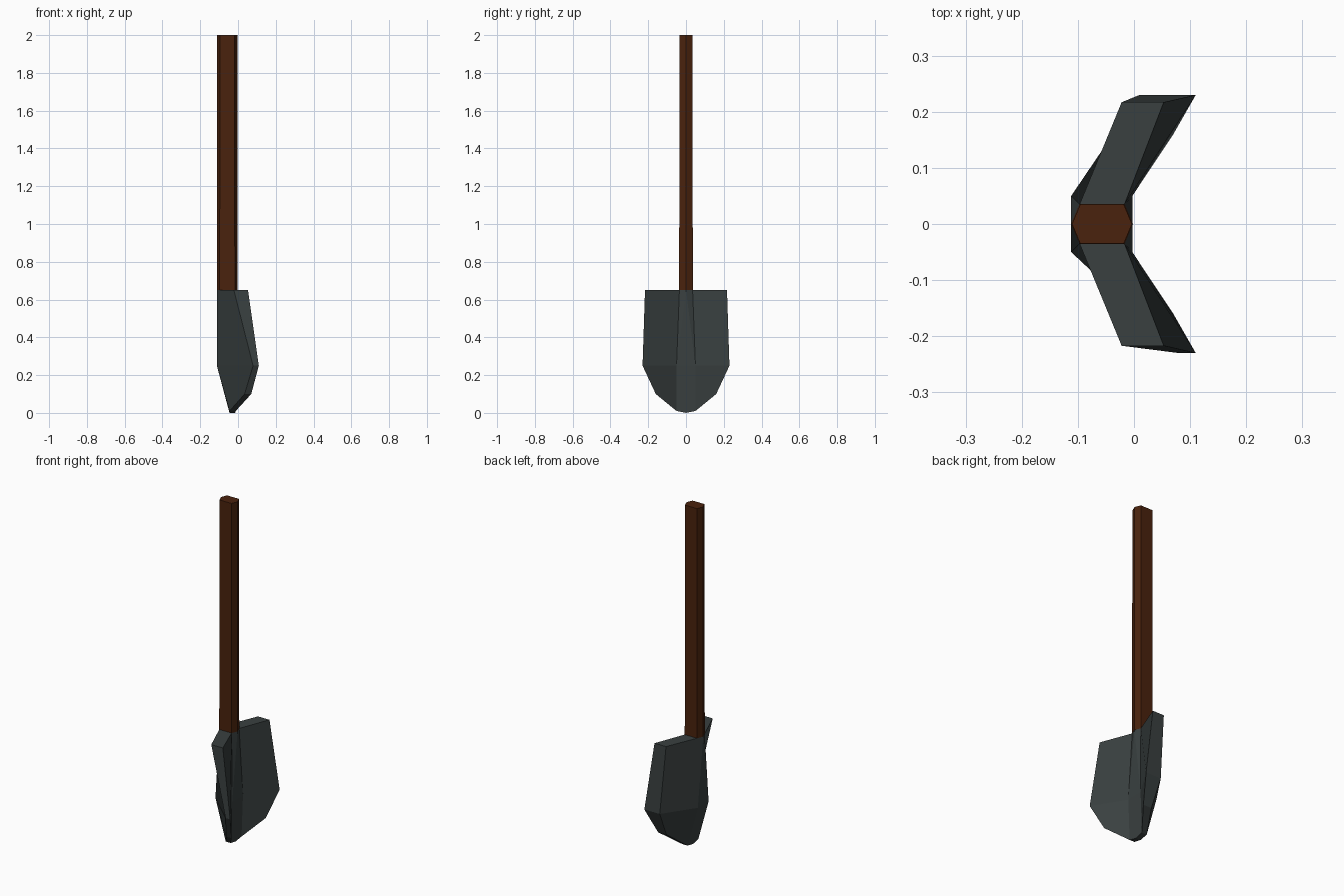
import bpy, bmesh

if "Cube" in bpy.data.objects:
    bpy.data.objects.remove(bpy.data.objects["Cube"])


def material(name, rgb):
    m = bpy.data.materials.new(name)
    m.diffuse_color = (*rgb, 1)
    m.use_nodes = True
    m.node_tree.nodes["Principled BSDF"].inputs["Base Color"].default_value = m.diffuse_color
    return m


def finish(name, bm, mat):
    bmesh.ops.recalc_face_normals(bm, faces=bm.faces)
    me = bpy.data.meshes.new(name)
    bm.to_mesh(me)
    bm.free()
    me.materials.append(mat)
    ob = bpy.data.objects.new(name, me)
    bpy.context.collection.objects.link(ob)
    return ob


wood = material("dark wood", (0.068, 0.016, 0.004))
iron = material("dark iron", (0.041, 0.051, 0.051))

# Handle: flattened hexagonal shaft, a touch thicker at the base
bm = bmesh.new()
rings = []
for z, k in ((0.65, 1.0), (2.0, 0.97)):
    hexagon = [(-0.055, 0), (-0.04, 0.036), (0.04, 0.036),
               (0.055, 0), (0.04, -0.036), (-0.04, -0.036)]
    rings.append([bm.verts.new((-0.057 + x * k, y * k, z)) for x, y in hexagon])
bm.faces.new(rings[0])
bm.faces.new(rings[1])
for i in range(6):
    j = (i + 1) % 6
    bm.faces.new((rings[0][i], rings[0][j], rings[1][j], rings[1][i]))
finish("handle", bm, wood)

# Blade: matching back and inner sheets, joined by a rim.
# name: (y, z, back x on -y side, back x on +y side, inner x)
HALF = {
    "top_in": (0.035, 0.65, -0.097, -0.097, -0.017),
    "top_out": (0.217, 0.65, -0.022, -0.022, 0.053),
    "mid_out": (0.23, 0.25, 0.080, 0.010, 0.11),
    "low": (0.16, 0.10, 0.035, 0.015, 0.07),
    "tip_side": (0.05, 0.01, -0.045, -0.045, -0.012),
    "mid_in": (0.05, 0.25, -0.112, -0.112, -0.003),
}
bm = bmesh.new()
sheets = []
for sheet in (0, 1):
    v = {("top", 0): bm.verts.new(((-0.112, -0.003)[sheet], 0, 0.65)),
         ("tip", 0): bm.verts.new(((-0.045, -0.015)[sheet], 0, 0.0))}
    for s in (-1, 1):
        for name, (y, z, back_l, back_r, inner) in HALF.items():
            x = inner if sheet else (back_l if s < 0 else back_r)
            v[name, s] = bm.verts.new((x, s * y, z))
    for s in (-1, 1):
        # side wing, lower wing and the sliver beside the socket
        for names in (("top_in", "top_out", "mid_out", "mid_in"),
                      ("mid_in", "mid_out", "low", "tip_side")):
            bm.faces.new([v[n, s] for n in names])
        bm.faces.new((v["top", 0], v["top_in", s], v["mid_in", s]))
    # centre strip
    bm.faces.new((v["top", 0], v["mid_in", -1], v["mid_in", 1]))
    bm.faces.new((v["mid_in", -1], v["tip_side", -1], v["tip", 0],
                  v["tip_side", 1], v["mid_in", 1]))
    sheets.append(v)
outline = ["top_in", "top_out", "mid_out", "low", "tip_side"]
a, b = sheets
for s in (-1, 1):
    keys = [("top", 0)] + [(n, s) for n in outline] + [("tip", 0)]
    for p, q in zip(keys, keys[1:]):
        bm.faces.new((a[p], a[q], b[q], b[p]))
finish("blade", bm, iron)
